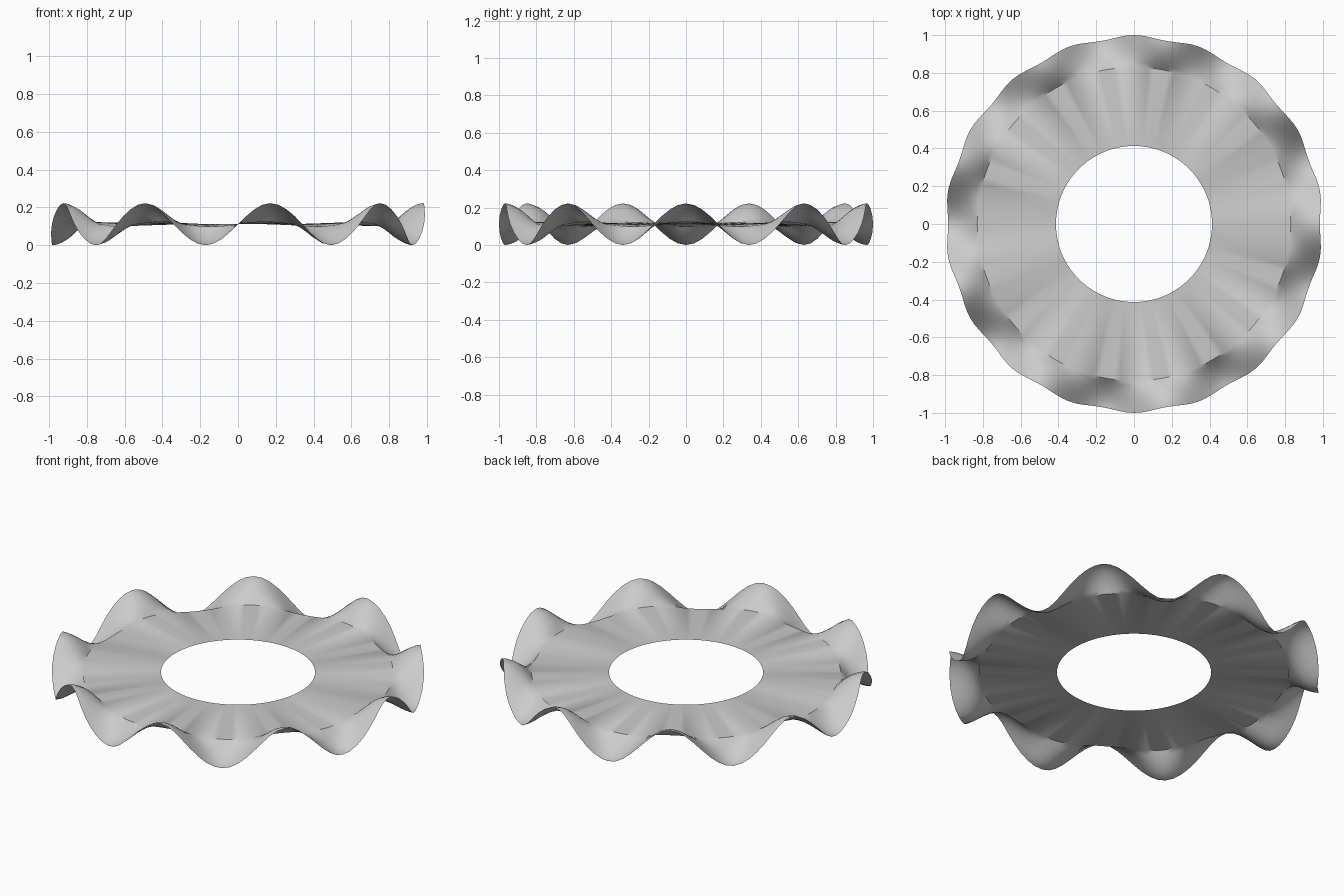
import bpy
import bmesh
from math import sin, cos, pi, radians

cube = bpy.data.objects.get("Cube")
if cube:
    bpy.data.objects.remove(cube, do_unlink=True)

WAVES = 9
SEGMENTS = 144
FLARE_RINGS = 8
INNER_R, CREASE_R, RIM_R = 0.413, 0.83, 1.0
MID_Z = 0.111

grey = bpy.data.materials.new("light_grey")
grey.use_nodes = True
colour = (0.6, 0.6, 0.6, 1)
grey.diffuse_color = colour
grey.node_tree.nodes["Principled BSDF"].inputs["Base Color"].default_value = colour


def wave(i):
    return sin(WAVES * (2 * pi * i / SEGMENTS + pi / 2))


def make_ring(bm, radius, height):
    """One closed ring of vertices, radius and height given per segment."""
    ring = []
    for i in range(SEGMENTS):
        a = 2 * pi * i / SEGMENTS
        r = radius(wave(i))
        ring.append(bm.verts.new((r * cos(a), r * sin(a), height(wave(i)))))
    return ring


bm = bmesh.new()

# Flat inner band, from the hole to the crease
rings = [make_ring(bm, lambda w: INNER_R, lambda w: MID_Z)]

# Ruffled border, bending steeply at the crease and levelling off at the rim
for k in range(FLARE_RINGS + 1):
    t = k / FLARE_RINGS
    rise = 0.012 + 0.099 * (1 - (1 - t) ** 1.8)
    rings.append(make_ring(
        bm,
        lambda w: CREASE_R + (RIM_R - CREASE_R - 0.016 * w * w) * t,
        lambda w: MID_Z + rise * w))

for inner, outer in zip(rings, rings[1:]):
    for i in range(SEGMENTS):
        j = (i + 1) % SEGMENTS
        bm.faces.new((inner[i], outer[i], outer[j], inner[j]))

mesh = bpy.data.meshes.new("ruffled_ring")
bm.to_mesh(mesh)
bm.free()
mesh.materials.append(grey)
ring_obj = bpy.data.objects.new("ruffled_ring", mesh)
bpy.context.collection.objects.link(ring_obj)

# Smooth shading, with the strongest folds of the crease kept sharp
bpy.ops.object.select_all(action="DESELECT")
ring_obj.select_set(True)
bpy.context.view_layer.objects.active = ring_obj
bpy.ops.object.shade_smooth_by_angle(angle=radians(36))
